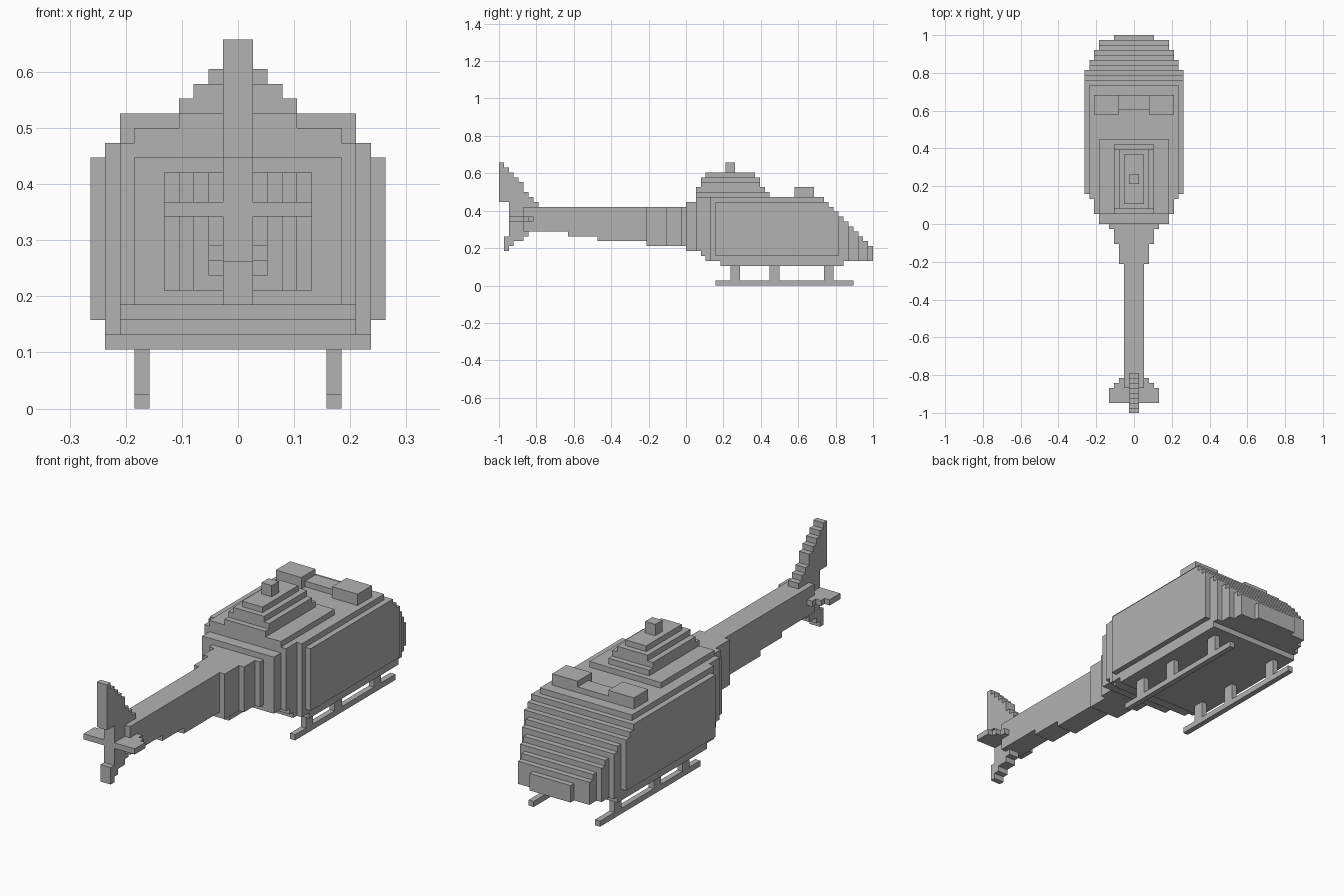
import bpy, bmesh

if "Cube" in bpy.data.objects:
    bpy.data.objects.remove(bpy.data.objects["Cube"])

V = 2 / 76  # one block of the stepped grid

gray = bpy.data.materials.new("plain gray")
gray.diffuse_color = (0.45, 0.45, 0.45, 1)
gray.use_nodes = True
gray.node_tree.nodes["Principled BSDF"].inputs["Base Color"].default_value = gray.diffuse_color


def prism(name, slabs):
    """One object from boxes (x0, x1, y0, y1, z0, z1), in grid blocks."""
    bm = bmesh.new()
    for x0, x1, y0, y1, z0, z1 in slabs:
        verts = bmesh.ops.create_cube(bm, size=1)["verts"]
        for v in verts:
            v.co = ((x1 if v.co.x > 0 else x0) * V,
                    (y1 if v.co.y > 0 else y0) * V,
                    (z1 if v.co.z > 0 else z0) * V)
    mesh = bpy.data.meshes.new(name)
    bm.to_mesh(mesh)
    bm.free()
    mesh.materials.append(gray)
    obj = bpy.data.objects.new(name, mesh)
    bpy.context.collection.objects.link(obj)
    return obj


def centred(name, slabs):
    """Boxes given as (half width, y0, y1, z0, z1)."""
    return prism(name, [(-w, w, *rest) for w, *rest in slabs])


def mirrored(name, slabs):
    """Boxes on the +x side, repeated on the -x side."""
    obj = prism(name, slabs)
    obj.modifiers.new("mirror", 'MIRROR').use_mirror_merge = False
    return obj


# Cabin: stepped rear, main hull
centred("cabin_rear", [
    (7, 0, 2, 7, 17),
    (8, 2, 3, 7, 18),
    (8, 3, 4, 6, 18),
    (8, 4, 5, 5, 18),
])
centred("cabin_hull", [(9, 5, 7, 5, 18), (9, 7, 28, 4, 18)])

# Nose: windshield drops one block for each block forward while narrowing
nose = []
for y in range(28, 37):
    half = 9 if y < 33 else 8 if y < 35 else 7
    nose.append((half, y, y + 1, 4 if y < 32 else 5, 45 - y))
centred("nose", nose)
centred("nose_tip", [(4, 37, 38, 5, 8)])

# Raised side doors, following the windshield at the front
mirrored("side_door", [(9, 10, 6, 28, 6, 17)] +
         [(9, 10, y, y + 1, 6, 45 - y) for y in range(28, 31)])

# Engine housing and rotor mast
centred("engine_housing", [
    (7, 2, 17, 18, 19),
    (4, 2, 16, 19, 20),
    (4, 3, 15, 20, 21),
    (3, 3, 15, 21, 22),
    (2, 4, 14, 22, 23),
])
centred("rotor_mast", [(1, 8, 10, 23, 25)])

# Roof intakes with a lower bar between them
mirrored("roof_intake", [(3, 8, 22, 26, 18, 20)])
centred("intake_bar", [(3, 23, 26, 18, 19)])

# Tail boom tapering backwards
centred("tail_boom", [
    (5, -1, 0, 8, 16),
    (4, -4, -1, 8, 16),
    (3, -8, -4, 8, 16),
    (2, -18, -8, 9, 16),
    (2, -24, -18, 10, 16),
    (2, -33, -24, 11, 16),
])

# Tail fin: stepped sweep above and below the boom
upper_fronts = [-30, -31, -32, -33, -33, -34, -35, -36, -37]
fin = [(1, -38 if z > 16 else -36, front, z, z + 1)
       for z, front in enumerate(upper_fronts, 16)]
fin += [
    (1, -36, -33, 11, 16),
    (1, -36, -32, 10, 11),
    (1, -37, -33, 9, 10),
    (1, -37, -35, 8, 9),
    (1, -37, -36, 7, 8),
]
centred("tail_fin", fin)

# Horizontal stabilizer
centred("stabilizer", [
    (5, -36, -33, 13, 14),
    (4, -33, -32, 13, 14),
    (3, -32, -31, 13, 14),
])

# Landing skids and struts
mirrored("skid", [(6, 7, 6, 34, 0, 1)])
mirrored("skid_strut", [(6, 7, y, y + 2, 1, 4) for y in (9, 17, 28)])
